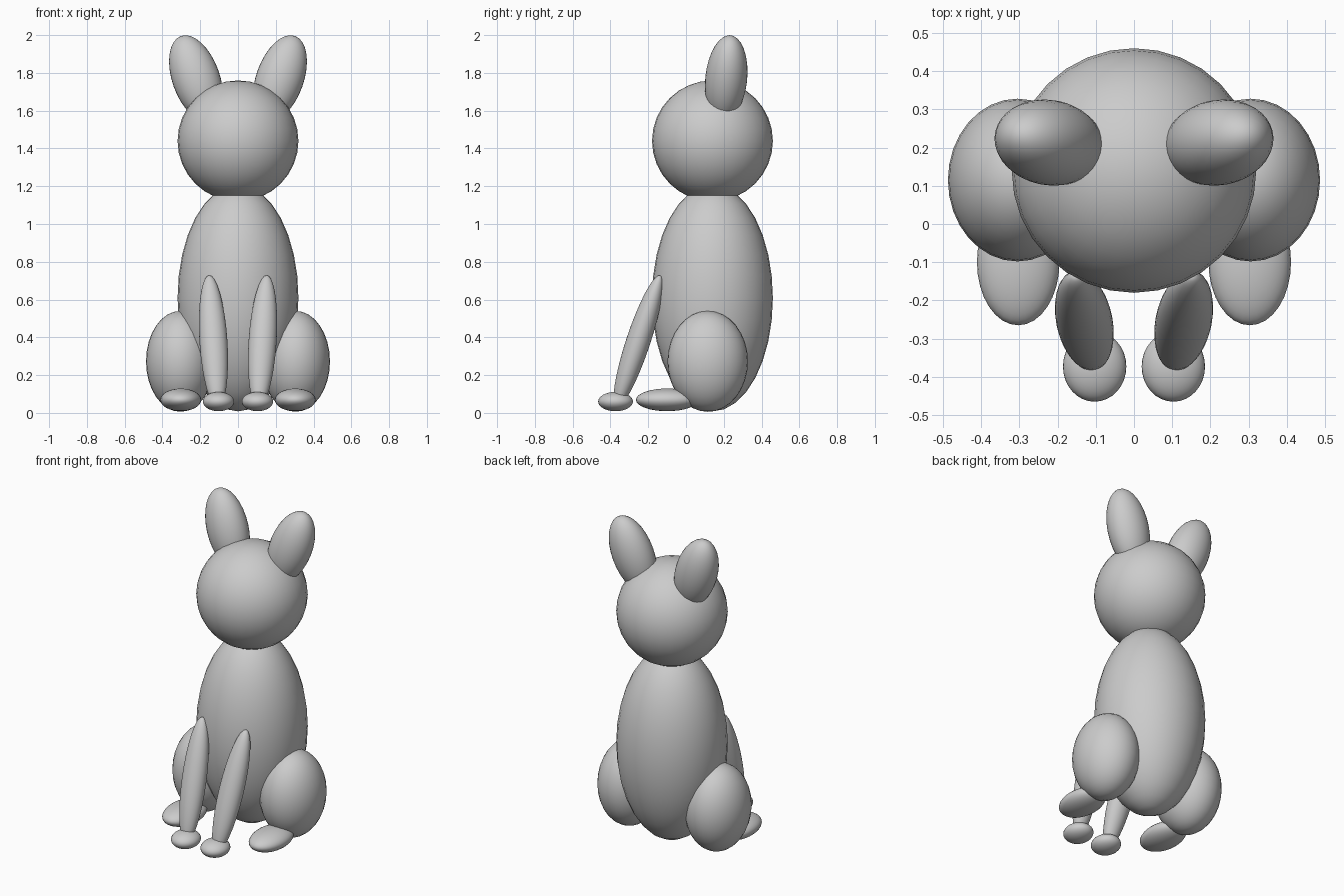
import bpy
from math import radians

if "Cube" in bpy.data.objects:
    bpy.data.objects.remove(bpy.data.objects["Cube"])

grey = bpy.data.materials.new("plain grey")
grey.diffuse_color = (0.6, 0.6, 0.6, 1)
grey.use_nodes = True
grey.node_tree.nodes["Principled BSDF"].inputs["Base Color"].default_value = grey.diffuse_color


def ellipsoid(name, centre, radii, tilt=(0, 0)):
    """Smooth ellipsoid, tilted about x then y (degrees)."""
    bpy.ops.mesh.primitive_uv_sphere_add(segments=32, ring_count=16, radius=1)
    ob = bpy.context.object
    ob.name = name
    ob.location = centre
    ob.scale = radii
    ob.rotation_euler = (radians(tilt[0]), radians(tilt[1]), 0)
    ob.data.materials.append(grey)
    bpy.ops.object.shade_smooth()
    return ob


# Central parts
ellipsoid("body", (0, 0.14, 0.608), (0.32, 0.32, 0.6))
ellipsoid("head", (0, 0.14, 1.44), (0.32, 0.32, 0.32))

# Paired parts: centre, radii, tilt for the +x side
pairs = {
    "ear": ((0.222, 0.213, 1.77), (0.126, 0.111, 0.24), (-5.5, 19.5)),
    "haunch": ((0.305, 0.115, 0.273), (0.182, 0.213, 0.267), (0, 0)),
    "hind_foot": ((0.303, -0.10, 0.069), (0.108, 0.165, 0.06), (0, 0)),
    "front_leg": ((0.13, -0.253, 0.378), (0.074, 0.064, 0.37), (-18.3, 3.7)),
    "front_paw": ((0.103, -0.373, 0.06), (0.083, 0.092, 0.051), (0, 0)),
}
for name, ((x, y, z), radii, (tx, ty)) in pairs.items():
    for side, s in (("right", 1), ("left", -1)):
        ellipsoid(f"{name}_{side}", (s * x, y, z), radii, (tx, s * ty))
